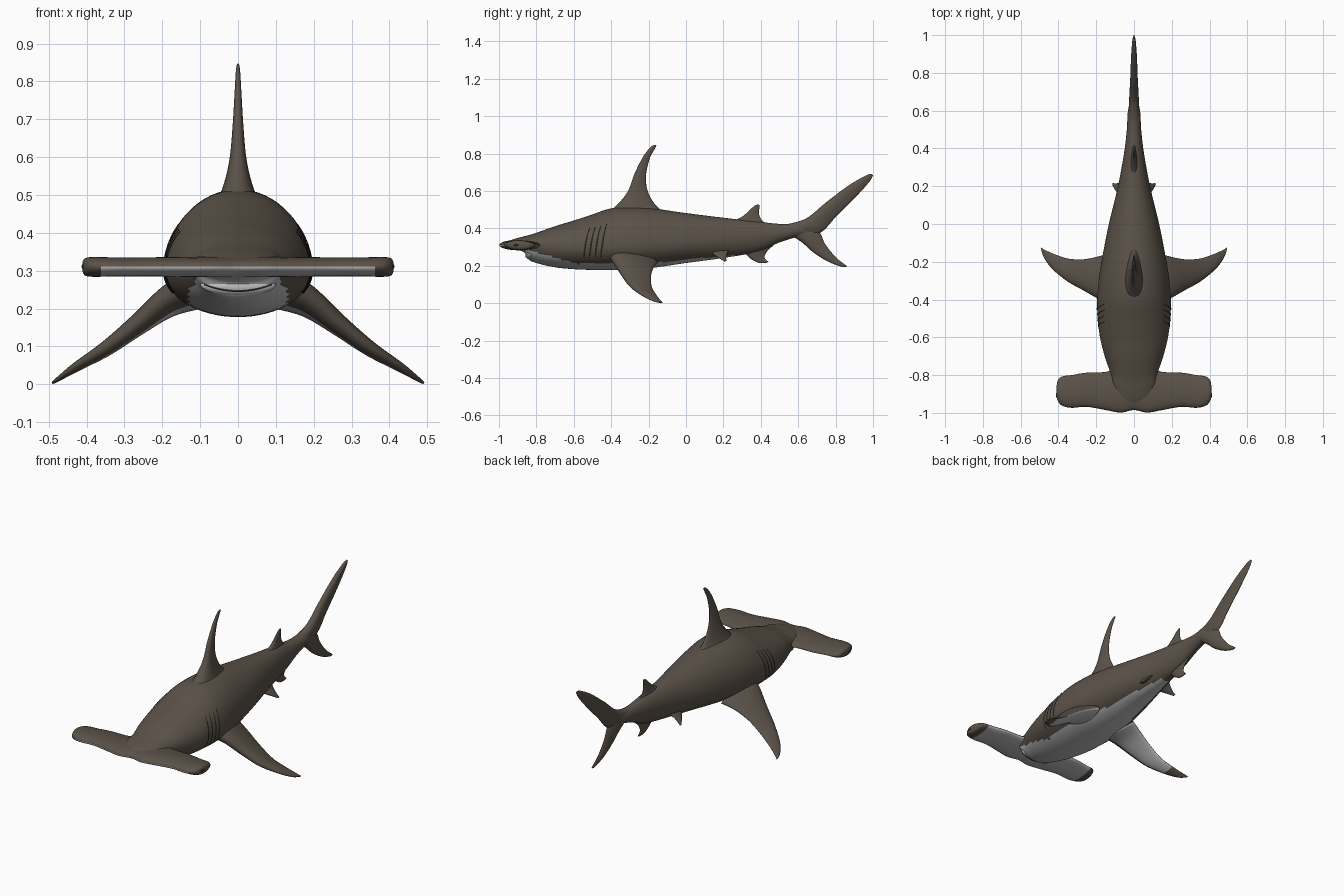
import bpy, bmesh, math
from mathutils import Vector


def material(name, rgb):
    m = bpy.data.materials.new(name)
    m.diffuse_color = (*rgb, 1)
    return m


BROWN = material("brown skin", (0.105, 0.085, 0.066))
GREY = material("pale belly", (0.5, 0.5, 0.5))
PALE = material("pale mouth", (0.62, 0.62, 0.61))
DARK = material("dark slits", (0.02, 0.017, 0.014))


def smooth(rows, n):
    """Catmull-Rom interpolation through rows of numbers."""
    out = []
    for i in range(len(rows) - 1):
        a, b, c, d = (rows[max(i - 1, 0)], rows[i], rows[i + 1],
                      rows[min(i + 2, len(rows) - 1)])
        for k in range(n):
            t = k / n
            out.append([q + 0.5 * t * (r - p + t * (2 * p - 5 * q + 4 * r - s
                        + t * (3 * (q - r) + s - p)))
                        for p, q, r, s in zip(a, b, c, d)])
    return out + [list(rows[-1])]


def loft(name, rings, mats, rule=None, mirror=False, closed=True):
    """Skin a list of point rings; rule(centre, normal) marks the second colour."""
    bm = bmesh.new()
    vs = [[bm.verts.new(p) for p in r] for r in rings]
    m = len(rings[0])
    for r0, r1 in zip(vs, vs[1:]):
        for j in range(m if closed else m - 1):
            k = (j + 1) % m
            bm.faces.new((r0[j], r0[k], r1[k], r1[j]))
    if closed:
        bm.faces.new(vs[0])
        bm.faces.new(vs[-1])
    bmesh.ops.recalc_face_normals(bm, faces=bm.faces)
    for f in bm.faces:
        f.smooth = True
        if rule and rule(f.calc_center_median(), f.normal):
            f.material_index = 1
    me = bpy.data.meshes.new(name)
    bm.to_mesh(me)
    bm.free()
    ob = bpy.data.objects.new(name, me)
    bpy.context.collection.objects.link(ob)
    for mt in mats:
        me.materials.append(mt)
    if mirror:
        ob.modifiers.new("mirror", 'MIRROR')
    return ob


def blade(name, stations, normal, n=7, m=28, skew=0.35, **kw):
    """Fin from stations: lead xyz, trail xyz, half thickness."""
    nrm = Vector(normal).normalized()
    rings = []
    for r in smooth(stations, n):
        a, b, t = Vector(r[:3]), Vector(r[3:6]), r[6]
        ring = []
        for j in range(m):
            g = 2 * math.pi * j / m
            c = (1 - math.cos(g)) / 2
            ring.append(a.lerp(b, c) + nrm * t * math.sin(g) * (1 + skew * math.cos(g)))
        rings.append(ring)
    return loft(name, rings, [BROWN, GREY], **kw)


def flat_fin(name, rows, **kw):
    """Fin on the centre plane: lead y z, trail y z, half thickness."""
    return blade(name, [(0, a, b, 0, c, d, t) for a, b, c, d, t in rows], (1, 0, 0), **kw)


# Body: y, top, bottom, height of widest point, half width
BODY = smooth([
    (-0.975, 0.322, 0.298, 0.31, 0.04), (-0.92, 0.343, 0.288, 0.312, 0.09),
    (-0.865, 0.358, 0.272, 0.315, 0.112), (-0.84, 0.364, 0.232, 0.315, 0.118),
    (-0.79, 0.38, 0.212, 0.31, 0.125), (-0.70, 0.412, 0.192, 0.305, 0.155),
    (-0.60, 0.442, 0.182, 0.30, 0.18), (-0.50, 0.475, 0.178, 0.30, 0.192),
    (-0.40, 0.507, 0.178, 0.30, 0.195), (-0.28, 0.515, 0.18, 0.305, 0.185),
    (-0.15, 0.503, 0.193, 0.315, 0.163), (0.0, 0.482, 0.215, 0.325, 0.133),
    (0.2, 0.457, 0.242, 0.342, 0.085), (0.38, 0.437, 0.275, 0.36, 0.052),
    (0.5, 0.424, 0.325, 0.375, 0.038), (0.6, 0.425, 0.355, 0.39, 0.032),
    (0.68, 0.41, 0.365, 0.388, 0.012)], 6)


def skin(y, ang, grow=1.0):
    """Point on the body surface at length y and angle."""
    for p, q in zip(BODY, BODY[1:]):
        if p[0] <= y <= q[0]:
            break
    t = (y - p[0]) / (q[0] - p[0])
    _, top, bot, mid, w = [a + (b - a) * t for a, b in zip(p, q)]
    s = math.sin(ang)
    return (w * math.cos(ang) * grow, y, mid + s * ((top - mid) if s > 0 else (mid - bot)) * grow)


def is_belly(c, n):
    if c.y > 0.25 or n.z > -0.05:
        return False
    return n.z < -0.86 or c.z < 0.285 - (c.y + 0.85) * 0.27


loft("body", [[skin(r[0], 2 * math.pi * j / 64) for j in range(64)] for r in BODY],
     [BROWN, GREY], is_belly)

# Hammer head: x, front y, back y, half thickness
half = [(0, -0.985, -0.76, 0.027), (0.07, -0.998, -0.76, 0.027), (0.15, -0.985, -0.783, 0.026),
        (0.25, -0.968, -0.787, 0.025), (0.33, -0.973, -0.80, 0.025), (0.38, -0.962, -0.807, 0.026),
        (0.403, -0.937, -0.828, 0.023), (0.411, -0.905, -0.865, 0.012)]
full = [(-x, a, b, t) for x, a, b, t in reversed(half[1:])] + half
blade("hammer_head", [(x, a, 0.311, x, b, 0.309, t) for x, a, b, t in full], (0, 0, 1),
      skew=0.15, rule=lambda c, n: n.z < -0.15 and abs(c.x) < 0.36)

# Pectoral fins
blade("pectoral_fins", [
    (0.12, -0.425, 0.265, 0.12, -0.15, 0.22, 0.05), (0.19, -0.395, 0.228, 0.19, -0.172, 0.192, 0.036),
    (0.27, -0.35, 0.158, 0.27, -0.187, 0.145, 0.026), (0.35, -0.305, 0.096, 0.35, -0.183, 0.088, 0.019),
    (0.43, -0.24, 0.046, 0.42, -0.16, 0.047, 0.012), (0.475, -0.18, 0.014, 0.472, -0.137, 0.016, 0.006),
    (0.491, -0.135, 0.003, 0.491, -0.125, 0.003, 0.003)], (0.55, 0, 0.83), mirror=True,
    rule=lambda c, n: n.z < -0.3 and n.y > -0.3 and c.x < 0.41)

# Pelvic fins
blade("pelvic_fins", [
    (0.04, 0.11, 0.29, 0.04, 0.24, 0.30, 0.014), (0.07, 0.14, 0.265, 0.07, 0.222, 0.27, 0.010),
    (0.095, 0.175, 0.243, 0.095, 0.215, 0.245, 0.006), (0.113, 0.203, 0.225, 0.113, 0.217, 0.226, 0.002)],
    (0.6, 0, 0.6), mirror=True)

# Fins on the centre plane
flat_fin("dorsal_fin", [
    (-0.43, 0.475, -0.07, 0.46, 0.06), (-0.365, 0.53, -0.155, 0.517, 0.037),
    (-0.31, 0.60, -0.203, 0.595, 0.021), (-0.272, 0.70, -0.214, 0.68, 0.013),
    (-0.225, 0.79, -0.195, 0.77, 0.008), (-0.185, 0.838, -0.17, 0.82, 0.005),
    (-0.162, 0.847, -0.158, 0.842, 0.002)])
flat_fin("second_dorsal_fin", [
    (0.23, 0.43, 0.45, 0.41, 0.02), (0.295, 0.46, 0.405, 0.445, 0.012),
    (0.335, 0.492, 0.39, 0.48, 0.007), (0.365, 0.52, 0.392, 0.508, 0.004),
    (0.385, 0.528, 0.392, 0.526, 0.002)])
flat_fin("anal_fin", [
    (0.28, 0.30, 0.50, 0.335, 0.02), (0.32, 0.262, 0.44, 0.285, 0.012),
    (0.35, 0.235, 0.42, 0.25, 0.008), (0.39, 0.216, 0.43, 0.23, 0.005),
    (0.43, 0.216, 0.442, 0.222, 0.002)])
flat_fin("tail_upper_lobe", [
    (0.52, 0.418, 0.60, 0.35, 0.028), (0.64, 0.452, 0.716, 0.375, 0.024),
    (0.75, 0.54, 0.80, 0.46, 0.019), (0.87, 0.63, 0.90, 0.56, 0.015),
    (0.96, 0.682, 0.977, 0.645, 0.009), (0.993, 0.692, 1.0, 0.682, 0.003)])
flat_fin("tail_lower_lobe", [
    (0.55, 0.37, 0.66, 0.43, 0.024), (0.62, 0.325, 0.715, 0.378, 0.021),
    (0.68, 0.272, 0.745, 0.315, 0.015), (0.76, 0.222, 0.80, 0.247, 0.01),
    (0.83, 0.196, 0.848, 0.208, 0.005), (0.855, 0.194, 0.86, 0.198, 0.002)])

# Gill slits: thin strips laid over the flanks
for i in range(4):
    y0 = -0.545 + 0.03 * i
    rings = []
    for k in range(13):
        u = k / 12
        y = y0 + 0.03 * u * u
        w = 0.005 * math.sin(math.pi * (0.1 + 0.8 * u))
        a = -0.5 + 1.15 * u
        rings.append([skin(y - w, a, 1.008), skin(y, a, 1.018), skin(y + w, a, 1.008)])
    loft(f"gill_slits_{i + 1}", rings, [DARK], mirror=True, closed=False)


def ellipsoid(name, loc, scale, mat):
    bpy.ops.mesh.primitive_uv_sphere_add(segments=24, ring_count=12, location=loc)
    ob = bpy.context.object
    ob.name, ob.scale = name, scale
    ob.data.materials.append(mat)
    bpy.ops.object.shade_smooth()


# Mouth with a dark curved tooth line
ellipsoid("mouth", (0, -0.835, 0.264), (0.1, 0.024, 0.03), PALE)
line = []
for k in range(17):
    x = -0.09 + 0.18 * k / 16
    q = (x / 0.1) ** 2
    y = -0.837 - 0.023 * math.sqrt(1 - q)
    z = 0.246 + 0.022 * q
    line.append([(x, y, z - 0.002), (x, y - 0.002, z), (x, y, z + 0.002)])
loft("tooth_line", line, [DARK], closed=False)

# Eyes at the hammer tips
for s in (-1, 1):
    ellipsoid("eye", (s * 0.404, -0.905, 0.311), (0.009, 0.02, 0.01), DARK)
